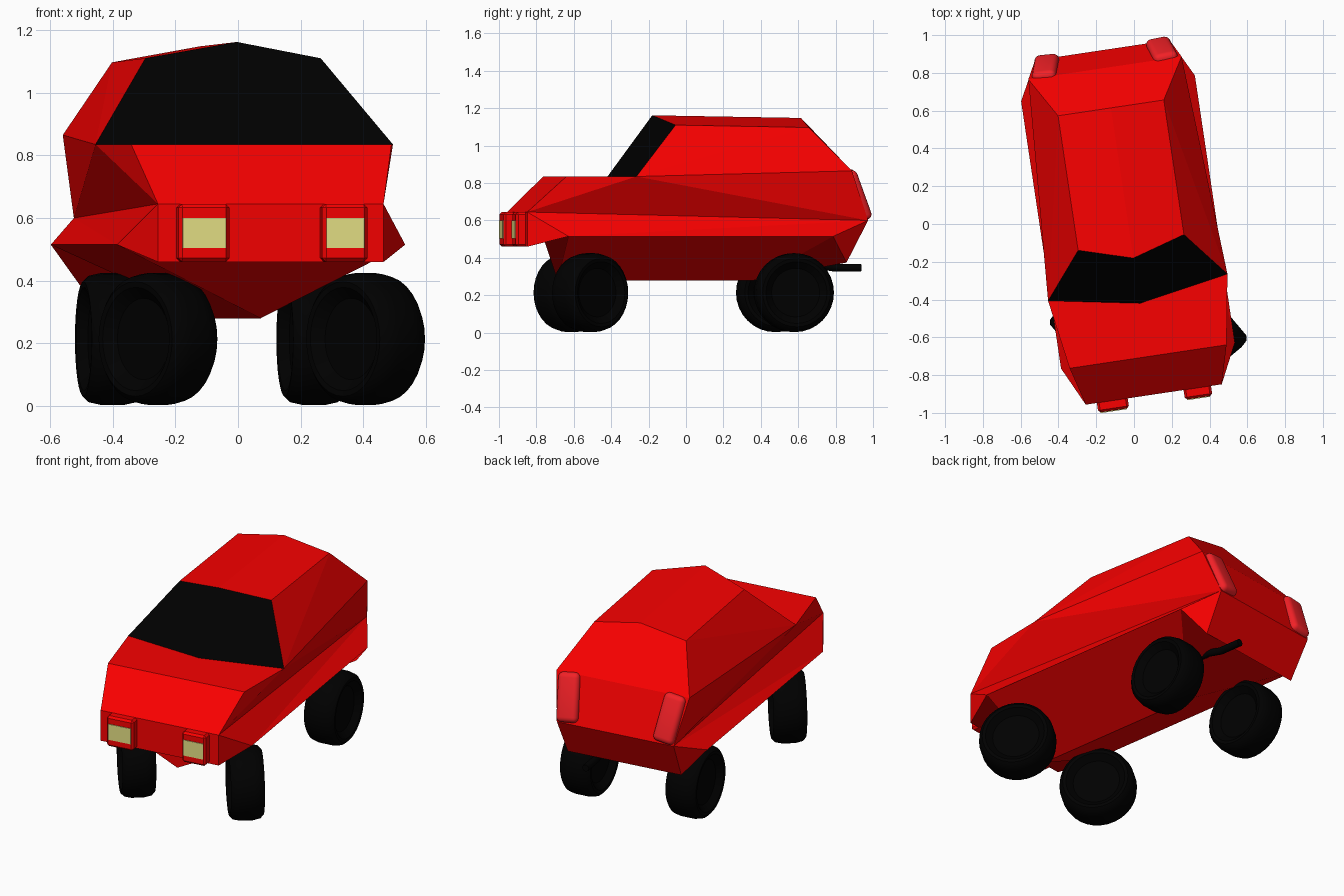
import bpy, bmesh
from math import radians, pi
from mathutils import Matrix

if "Cube" in bpy.data.objects:
    bpy.data.objects.remove(bpy.data.objects["Cube"])

# The whole car sits slightly turned about z
CAR = Matrix.Rotation(radians(8.5), 4, 'Z') @ Matrix.Translation((-0.03, 0, 0))


def material(name, rgb):
    m = bpy.data.materials.new(name)
    m.diffuse_color = (*rgb, 1)
    m.use_nodes = True
    m.node_tree.nodes["Principled BSDF"].inputs["Base Color"].default_value = m.diffuse_color
    return m


RED = material("red_paint", (0.95, 0.0, 0.0))
BLACK = material("black", (0.0, 0.0, 0.0))
LAMP = material("lamp_glass", (0.80, 0.76, 0.24))
TAIL = material("tail_glass", (0.90, 0.015, 0.02))


def add_object(name, bm, mats, local=Matrix(), smooth=False):
    bmesh.ops.recalc_face_normals(bm, faces=bm.faces)
    mesh = bpy.data.meshes.new(name)
    bm.to_mesh(mesh)
    bm.free()
    for m in mats:
        mesh.materials.append(m)
    ob = bpy.data.objects.new(name, mesh)
    bpy.context.collection.objects.link(ob)
    ob.matrix_world = CAR @ local
    if smooth:
        bpy.ops.object.select_all(action='DESELECT')
        ob.select_set(True)
        bpy.context.view_layer.objects.active = ob
        bpy.ops.object.shade_smooth_by_angle(angle=radians(35))
    return ob


def box(name, size, local, mat, bevel=0.0, segments=1):
    bm = bmesh.new()
    bmesh.ops.create_cube(bm, size=1, matrix=Matrix.Diagonal((*size, 1)))
    if bevel:
        bmesh.ops.bevel(bm, geom=bm.edges[:], offset=bevel, segments=segments,
                        profile=0.5, affect='EDGES')
    return add_object(name, bm, [mat], local, segments > 1)


# Body shell: one side outline (half width, y, z), walked over the roof and
# back along the side flare; each side is one large panel
outline = [
    (0.364, -0.908, 0.46),   # 0 nose bottom
    (0.364, -0.908, 0.645),  # 1 nose top
    (0.42, -0.705, 0.835),   # 2 hood front
    (0.48, -0.335, 0.835),   # 3 windshield base
    (0.283, -0.094, 1.11),   # 4 roof front
    (0.283, 0.626, 1.097),   # 5 roof rear
    (0.41, 0.84, 0.865),     # 6 rear shoulder
    (0.36, 0.935, 0.60),     # 7 tail
    (0.35, 0.82, 0.375),     # 8 rear lower edge
    (0.465, 0.73, 0.515),    # 9 flare rear
    (0.465, -0.70, 0.515),   # 10 flare front
]
# Side panel split so that it folds in above the flare
side_tris = [(1, 2, 3), (3, 4, 5), (3, 5, 6), (3, 6, 7), (1, 3, 7),
             (0, 1, 10), (1, 7, 10), (7, 9, 10), (7, 8, 9)]
bm = bmesh.new()
R, L = ([bm.verts.new((s * x, y, z)) for x, y, z in outline] for s in (1, -1))
cowl, ridge_f, ridge_r, keel_f, keel_r = (
    bm.verts.new((0, y, z)) for y, z in
    ((-0.42, 0.835), (-0.178, 1.162), (0.626, 1.148), (-0.69, 0.28), (0.37, 0.28)))
for S in (R, L):
    for tri in side_tris:
        bm.faces.new([S[i] for i in tri])
    bm.faces.new((S[4], S[5], ridge_r, ridge_f))   # roof half
    bm.faces.new((S[9], S[10], keel_f, keel_r))    # floor half
for i in (0, 1, 6, 7):                             # nose and tail panels
    bm.faces.new((L[i], R[i], R[i + 1], L[i + 1]))
bm.faces.new((L[2], R[2], R[3], cowl, L[3]))       # hood
shield = bm.faces.new((L[3], cowl, R[3], R[4], ridge_f, L[4]))
shield.material_index = 1
bm.faces.new((L[5], ridge_r, R[5], R[6], L[6]))    # sloped back
bm.faces.new((L[0], R[0], R[10], keel_f, L[10]))   # front underside
bm.faces.new((L[8], R[8], R[9], keel_r, L[9]))     # rear underside
add_object("body", bm, [RED, BLACK])

# Wheels: revolved tyre profile with a dished hub
half = [(0.0, 0.06), (0.13, 0.06), (0.165, 0.092), (0.183, 0.094),
        (0.202, 0.076), (0.211, 0.035)]
profile = half + [(r, -x) for r, x in reversed(half)]


def wheel(name, x, y, steer):
    bm = bmesh.new()
    vs = [bm.verts.new((a, 0, r)) for r, a in profile]
    es = [bm.edges.new(p) for p in zip(vs, vs[1:])]
    bmesh.ops.spin(bm, geom=vs + es, cent=(0, 0, 0), axis=(1, 0, 0),
                   angle=2 * pi, steps=32)
    bmesh.ops.remove_doubles(bm, verts=bm.verts, dist=1e-4)
    add_object(name, bm, [BLACK],
               Matrix.Translation((x, y, 0.214)) @ Matrix.Rotation(steer, 4, 'Z'), True)


for side, label in ((1, "right"), (-1, "left")):
    wheel("front_wheel_" + label, side * 0.335 + 0.022, -0.567, radians(31.5))
    wheel("rear_wheel_" + label, side * 0.325 + 0.03, 0.535, 0)

    # Headlight housing and glass
    lamp_x, lamp_w = (0.233, 0.122) if side > 0 else (-0.222, 0.14)
    box("headlight_housing_" + label, (lamp_w + 0.025, 0.07, 0.185),
        Matrix.Translation((lamp_x, -0.925, 0.5525)), RED, 0.012)
    box("headlight_glass_" + label, (lamp_w, 0.01, 0.095),
        Matrix.Translation((lamp_x, -0.959, 0.552)), LAMP)

    # Tail light strip following the sloped rear corner
    box("tail_light_" + label, (0.13, 0.07, 0.28),
        Matrix.Translation((side * 0.312, 0.882, 0.737))
        @ Matrix.Rotation(radians(21), 4, 'X')
        @ Matrix.Rotation(radians(side * 7), 4, 'Y'), TAIL, 0.03, 4)

# Exhaust pipe
curve = bpy.data.curves.new("exhaust_pipe", 'CURVE')
curve.dimensions = '3D'
curve.bevel_depth = 0.021
curve.bevel_resolution = 2
curve.use_fill_caps = True
spline = curve.splines.new('POLY')
path = [(0.20, 0.48, 0.36), (0.20, 0.70, 0.36), (0.19, 0.78, 0.347), (0.19, 0.922, 0.347)]
spline.points.add(len(path) - 1)
for p, co in zip(spline.points, path):
    p.co = (*co, 1)
curve.materials.append(BLACK)
pipe = bpy.data.objects.new("exhaust_pipe", curve)
bpy.context.collection.objects.link(pipe)
pipe.matrix_world = CAR
